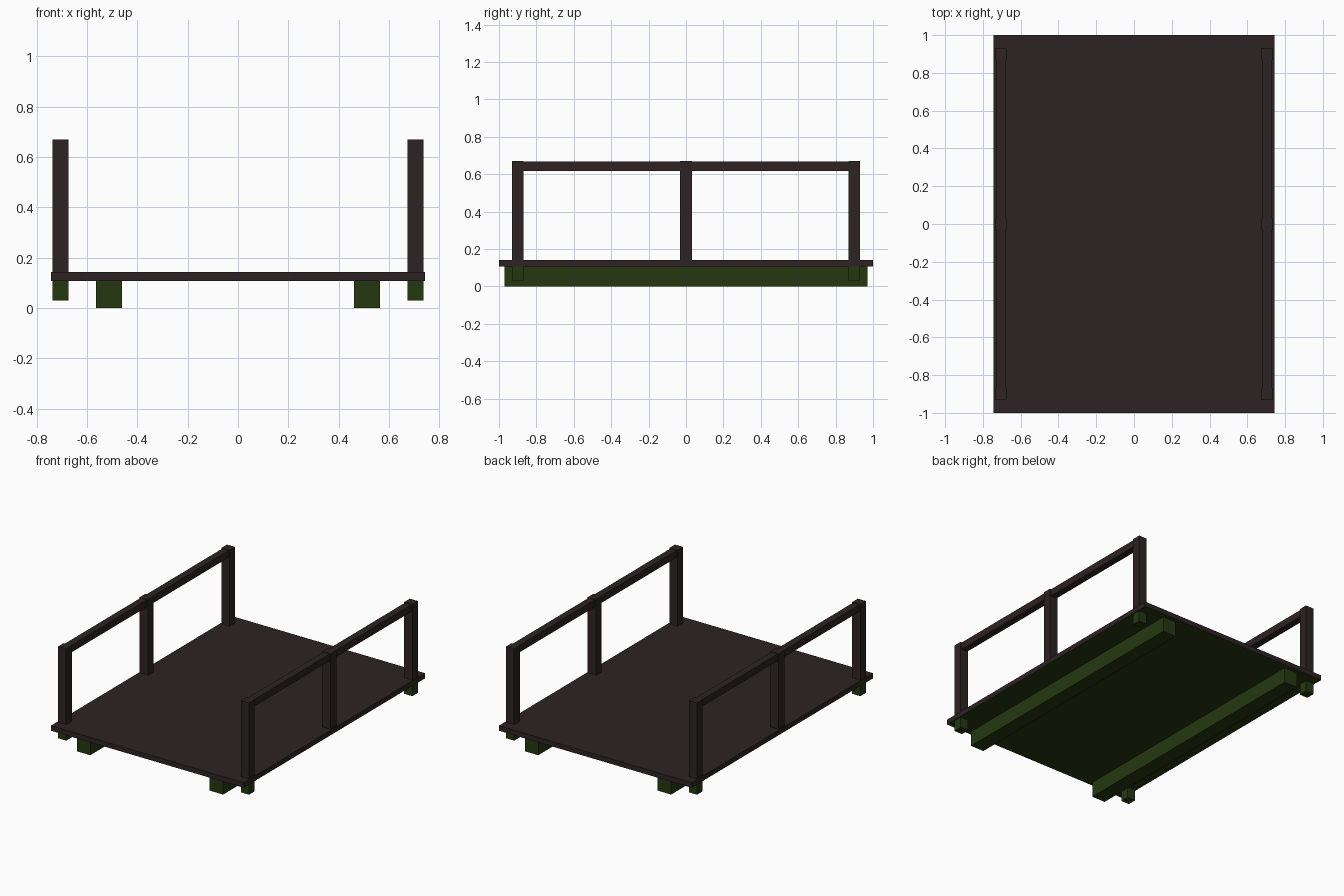
import bpy
import bmesh
from mathutils import Vector

old = bpy.data.objects.get("Cube")
if old:
    bpy.data.objects.remove(old, do_unlink=True)


def make_material(name, rgb):
    mat = bpy.data.materials.new(name)
    mat.use_nodes = True
    color = (*rgb, 1.0)
    mat.diffuse_color = color
    bsdf = next(n for n in mat.node_tree.nodes if n.type == 'BSDF_PRINCIPLED')
    bsdf.inputs["Base Color"].default_value = color
    return mat


wood = make_material("dark brown wood", (0.026, 0.017, 0.017))
green = make_material("dark green paint", (0.018, 0.040, 0.005))


def box(name, x, y, z, mat, under=None):
    """Box from (min, max) ranges; 'under' colours the downward face."""
    low, high = (Vector(p) for p in zip(x, y, z))
    size, mid = high - low, (low + high) / 2
    bm = bmesh.new()
    bmesh.ops.create_cube(bm, size=1)
    bmesh.ops.scale(bm, vec=size, verts=bm.verts)
    bm.normal_update()
    mesh = bpy.data.meshes.new(name)
    mesh.materials.append(mat)
    if under:
        mesh.materials.append(under)
        for face in bm.faces:
            face.material_index = int(face.normal.z < -0.5)
    bm.to_mesh(mesh)
    bm.free()
    obj = bpy.data.objects.new(name, mesh)
    obj.location = mid
    bpy.context.collection.objects.link(obj)
    return obj


BOTTOM, DECK, TOP = 0.107, 0.142, 0.67

# Deck with painted underside
box("deck", (-0.744, 0.744), (-1, 1), (BOTTOM, DECK), wood, green)

for side, sign in (("left", 1), ("right", -1)):
    def span(a, b):
        return sorted((sign * a, sign * b))

    # Long support beam
    box(f"{side}_beam", span(0.461, 0.565), (-0.97, 0.97), (0, BOTTOM), green)

    # Railing posts, with painted feet below the deck at the corners
    for place, y in (("front", -0.9), ("middle", 0), ("back", 0.9)):
        ys = (y - 0.031, y + 0.031)
        box(f"{side}_{place}_post", span(0.674, 0.737), ys, (DECK, TOP), wood)
        if place != "middle":
            box(f"{side}_{place}_foot", span(0.674, 0.737), ys, (0.03, BOTTOM), green)

    # Handrail, slightly slimmer than the posts
    box(f"{side}_handrail", span(0.681, 0.73), (-0.925, 0.925), (0.618, 0.667), wood)
